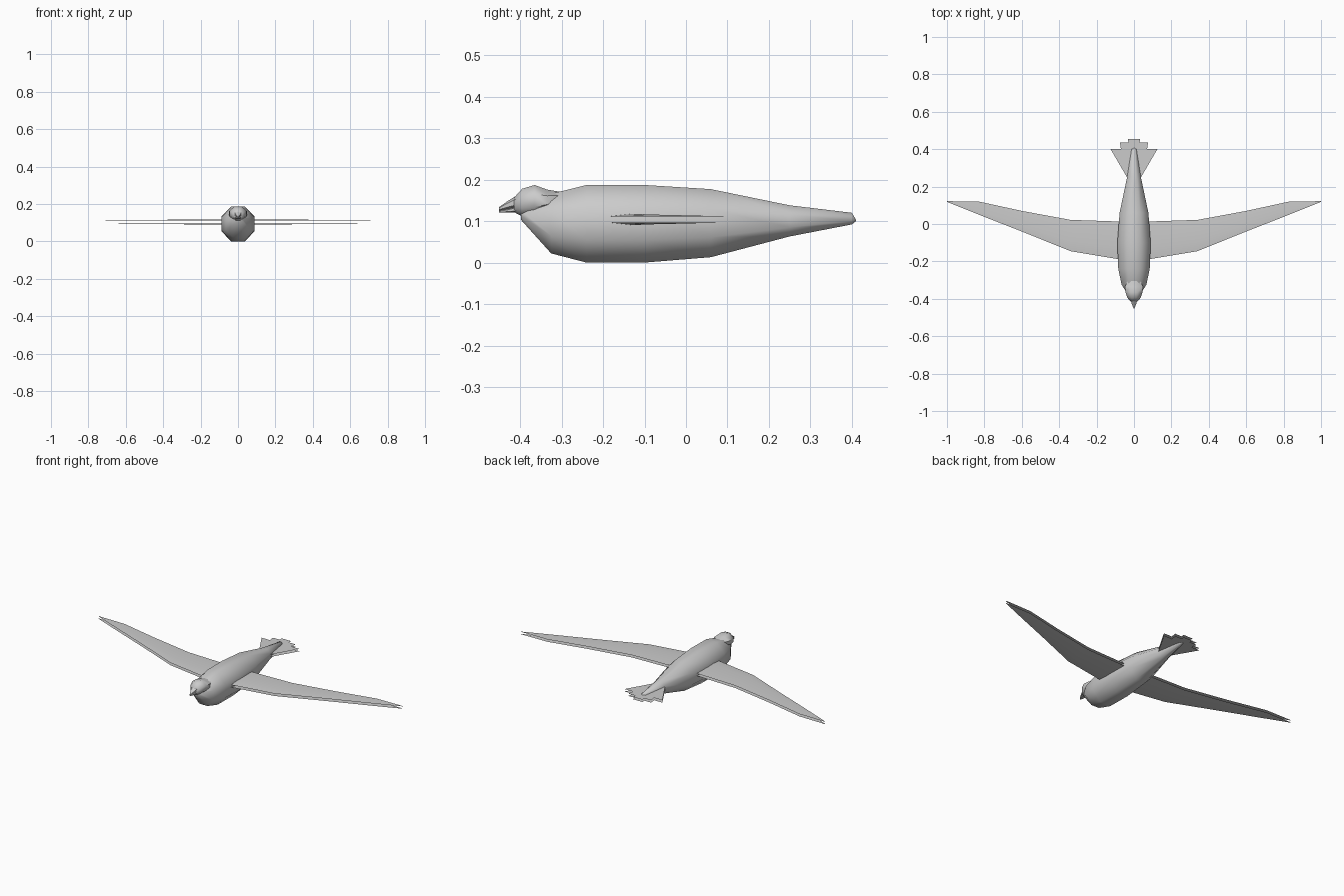
import bpy, math

if "Cube" in bpy.data.objects:
    bpy.data.objects.remove(bpy.data.objects["Cube"])


def make_object(name, verts, faces, angle=None):
    mesh = bpy.data.meshes.new(name)
    mesh.from_pydata(verts, [], faces)
    mesh.update()
    obj = bpy.data.objects.new(name, mesh)
    bpy.context.collection.objects.link(obj)
    if angle is not None:
        bpy.ops.object.select_all(action='DESELECT')
        bpy.context.view_layer.objects.active = obj
        obj.select_set(True)
        bpy.ops.object.shade_smooth_by_angle(angle=math.radians(angle))
    return obj


def loft(name, sections, sides=8, angle=50):
    """Skin octagonal rings given as (y, z_bottom, z_top, half_width)."""
    verts, faces = [], []
    k = 1 / math.cos(math.pi / sides)
    for y, z0, z1, w in sections:
        for i in range(sides):
            a = 2 * math.pi * (i + 0.5) / sides
            verts.append((k * w * math.cos(a), y,
                          (z0 + z1) / 2 + k * (z1 - z0) / 2 * math.sin(a)))
    for r in range(len(sections) - 1):
        for i in range(sides):
            j = (i + 1) % sides
            faces.append((r * sides + i, r * sides + j,
                          (r + 1) * sides + j, (r + 1) * sides + i))
    last = (len(sections) - 1) * sides
    faces.append(tuple(range(sides))[::-1])
    faces.append(tuple(range(last, last + sides)))
    faces = [f[::-1] for f in faces]
    return make_object(name, verts, faces, angle)


# Body, head and two-part beak
loft("body", [(-0.398, 0.103, 0.135, 0.02), (-0.325, 0.022, 0.166, 0.066),
              (-0.24, 0.0, 0.187, 0.084), (-0.10, 0.0, 0.187, 0.089),
              (0.06, 0.013, 0.177, 0.077), (0.25, 0.063, 0.138, 0.037),
              (0.40, 0.092, 0.12, 0.013), (0.41, 0.1, 0.103, 0.003)])
loft("head", [(-0.415, 0.122, 0.156, 0.018), (-0.395, 0.111, 0.178, 0.035),
              (-0.365, 0.112, 0.187, 0.045), (-0.335, 0.125, 0.176, 0.048),
              (-0.305, 0.14, 0.171, 0.035)])
loft("upper_beak", [(-0.408, 0.134, 0.16, 0.018), (-0.43, 0.13, 0.147, 0.011),
                    (-0.451, 0.126, 0.133, 0.002)], 6)
loft("lower_beak", [(-0.408, 0.122, 0.135, 0.016), (-0.43, 0.121, 0.129, 0.009),
                    (-0.451, 0.121, 0.125, 0.002)], 6)

# Wing stations: x, leading y, trailing y, camber
stations = [(0.04, -0.195, 0.012, 0.007), (0.34, -0.145, 0.022, 0.005),
            (0.60, -0.04, 0.07, 0.003), (0.83, 0.05, 0.12, 0.001),
            (1.0, 0.118, 0.122, 0.0)]


def wing_sheet(name, side, z, bulge):
    verts, faces = [], []
    for x, lead, trail, camber in stations:
        for t, h in ((0, 0), (0.3, 1), (1, 0)):
            verts.append((side * x, lead + t * (trail - lead), z + bulge * h * camber))
    for r in range(len(stations) - 1):
        for i in range(2):
            f = (r * 3 + i, r * 3 + 3 + i, r * 3 + 4 + i, r * 3 + 1 + i)
            faces.append(f if side * bulge > 0 else f[::-1])
    make_object(name, verts, faces, 30)


# Stepped tail fan outline, right half
half = [(0.02, 0.22), (0.125, 0.4), (0.07, 0.4), (0.075, 0.435),
        (0.03, 0.435), (0.032, 0.455)]


def tail_sheet(name, z, bulge):
    outline = half + [(-x, y) for x, y in reversed(half)]
    face = tuple(range(len(outline)))
    make_object(name, [(x, y, z) for x, y in outline],
                [face if bulge > 0 else face[::-1]])


# Upper and lower feather layers
for layer, z, bulge in (("upper", 0.111, 1), ("lower", 0.097, -1)):
    for label, side in (("right", 1), ("left", -1)):
        wing_sheet(f"{label}_wing_{layer}", side, z, bulge)
    tail_sheet(f"tail_{layer}", z, bulge)
